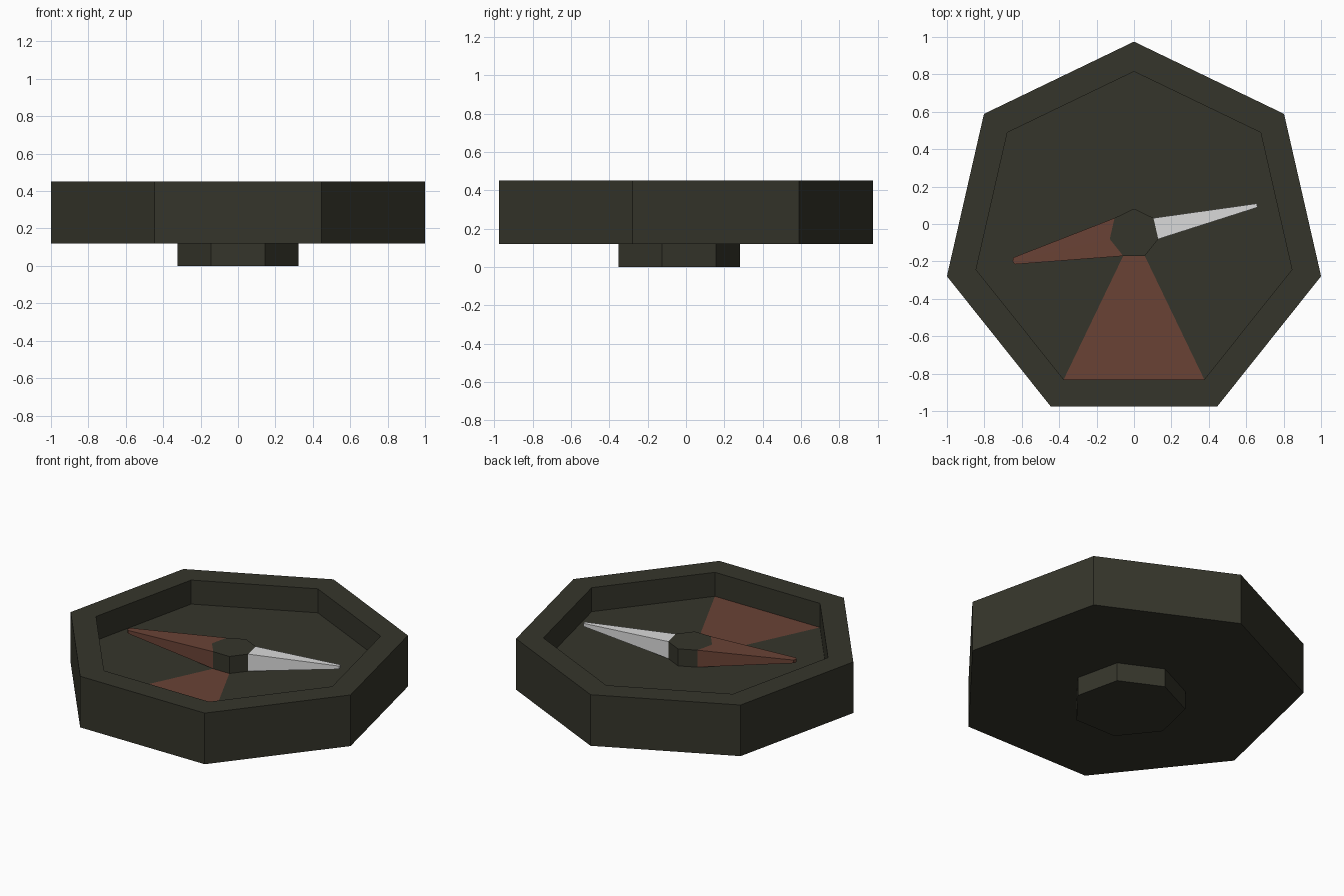
import bpy, bmesh, math
from mathutils import Vector

if "Cube" in bpy.data.objects:
    bpy.data.objects.remove(bpy.data.objects["Cube"])

N = 7
CY = -0.051                      # centre of the heptagon in y
FLOOR, HUB_TOP, HUB_R = 0.295, 0.405, 0.133


def material(name, rgb):
    m = bpy.data.materials.new(name)
    m.diffuse_color = (*rgb, 1)
    m.use_nodes = True
    m.node_tree.nodes["Principled BSDF"].inputs["Base Color"].default_value = m.diffuse_color
    return m


olive = material("dark olive", (0.036, 0.036, 0.024))
red = material("brick red", (0.144, 0.055, 0.036))
white = material("light grey", (0.70, 0.70, 0.70))


def corner(i, r, z):
    a = math.pi / 2 + 2 * math.pi * i / N
    return Vector((r * math.cos(a), CY + r * math.sin(a), z))


def finish(name, bm, mats):
    bmesh.ops.recalc_face_normals(bm, faces=bm.faces)
    me = bpy.data.meshes.new(name)
    bm.to_mesh(me)
    bm.free()
    for m in mats:
        me.materials.append(m)
    ob = bpy.data.objects.new(name, me)
    bpy.context.collection.objects.link(ob)
    return ob


# Housing: foot, body, rim, recessed floor and hub as one seven-sided lathe
profile = [(0.333, 0), (0.333, 0.12), (1.026, 0.12), (1.026, 0.45),
           (0.866, 0.45), (0.866, FLOOR), (HUB_R, FLOOR), (HUB_R, HUB_TOP)]
bm = bmesh.new()
rings = [[bm.verts.new(corner(i, r, z)) for i in range(N)] for r, z in profile]
for k in range(len(rings) - 1):
    a, b = rings[k], rings[k + 1]
    for i in range(N):
        j = (i + 1) % N
        f = bm.faces.new((a[i], a[j], b[j], b[i]))
        # front sector of the floor is the red direction mark
        f.material_index = 1 if (k == 5 and i == 3) else 0
bm.faces.new(rings[0])
bm.faces.new(rings[-1])
finish("compass_housing", bm, [olive, red])


# Needle halves: hub sides pulled outwards, tapering up to a small tip
def needle(name, corners, angle, reach, mat, scale=0.18, tip_z=0.395):
    base = [corner(i, HUB_R, FLOOR) for i in corners]
    base += [corner(i, HUB_R, HUB_TOP) for i in reversed(corners)]
    mid = sum(base, Vector()) / len(base)
    tip_mid = Vector((reach * math.cos(angle), CY + reach * math.sin(angle), tip_z))
    bm = bmesh.new()
    a = [bm.verts.new(p) for p in base]
    b = [bm.verts.new(tip_mid + (p - mid) * scale) for p in base]
    n = len(a)
    for i in range(n):
        j = (i + 1) % n
        bm.faces.new((a[i], a[j], b[j], b[i]))
    # end caps split into upright quads, as three corners are not in one plane
    for ring in (a, b):
        for i in range(n // 2 - 1):
            bm.faces.new((ring[i], ring[i + 1], ring[n - 2 - i], ring[n - 1 - i]))
    finish(name, bm, [mat])


axis = math.pi / 14 
axis = math.radians(90 / 7)
needle("needle_white_half", [5, 6], axis, 0.675, white)
needle("needle_red_half", [1, 2, 3], axis + math.pi, 0.66, red)
